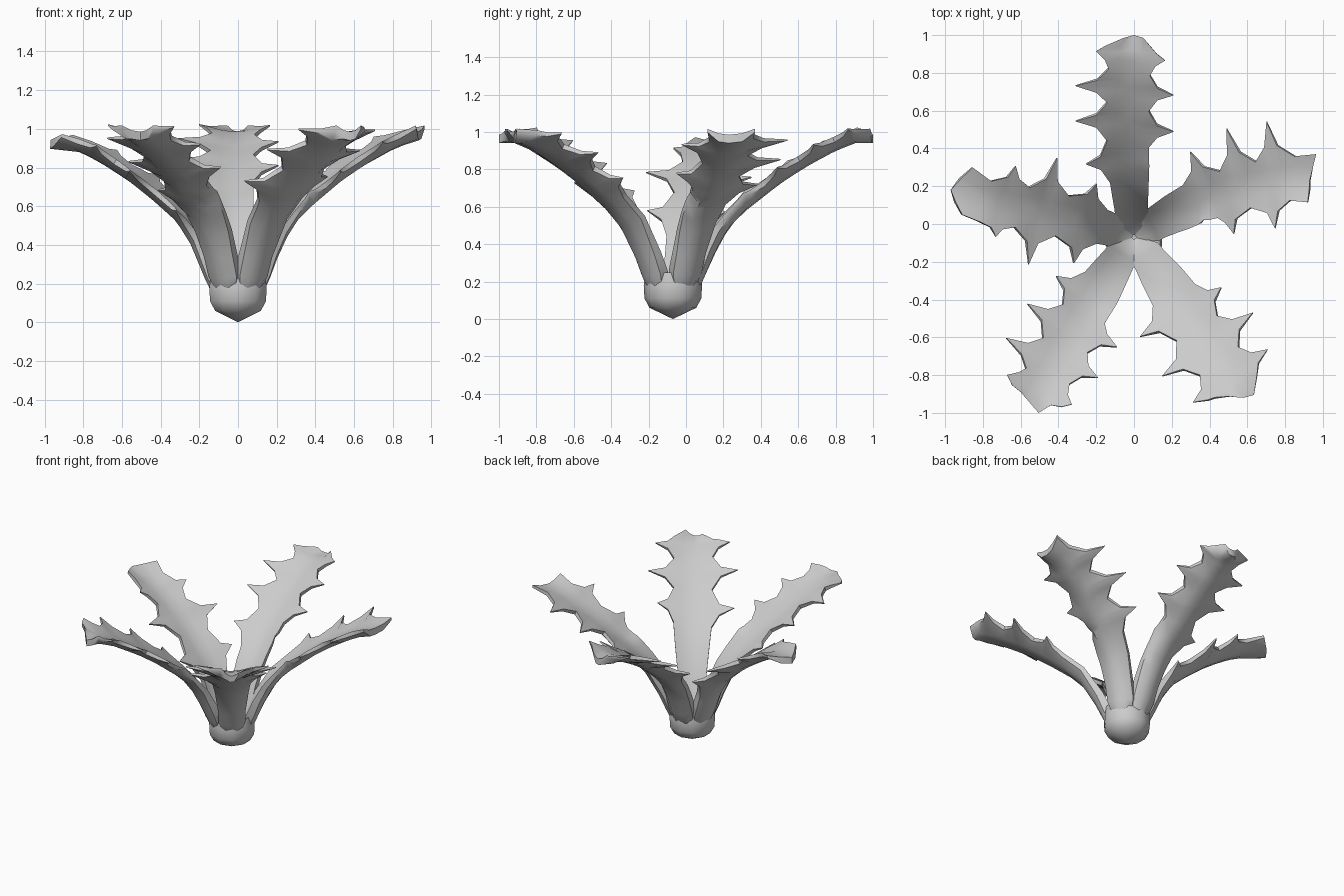
import bpy, bmesh, math
from mathutils import Vector

if "Cube" in bpy.data.objects:
    bpy.data.objects.remove(bpy.data.objects["Cube"])

mat = bpy.data.materials.new("pale_grey")
mat.diffuse_color = (0.6, 0.6, 0.6, 1)
mat.use_nodes = True
mat.node_tree.nodes["Principled BSDF"].inputs["Base Color"].default_value = mat.diffuse_color
ROOT = Vector((0, -0.07))

# height of a leaf's upper face against distance from the root
PROFILE = [(0.0, 0.13), (0.07, 0.18), (0.115, 0.27), (0.2, 0.43), (0.28, 0.535), (0.37, 0.62),
           (0.55, 0.76), (0.68, 0.845), (0.85, 0.94), (0.97, 0.985), (1.10, 0.985)]


def height(r):
    for (a, za), (b, zb) in zip(PROFILE, PROFILE[1:]):
        if r <= b:
            return za + (zb - za) * (r - a) / (b - a)
    return PROFILE[-1][1]


def finish(name, bm, angle):
    bmesh.ops.recalc_face_normals(bm, faces=bm.faces)
    me = bpy.data.meshes.new(name)
    bm.to_mesh(me)
    bm.free()
    me.materials.append(mat)
    ob = bpy.data.objects.new(name, me)
    bpy.context.collection.objects.link(ob)
    bpy.ops.object.select_all(action='DESELECT')
    ob.select_set(True)
    bpy.context.view_layer.objects.active = ob
    bpy.ops.object.shade_smooth_by_angle(angle=math.radians(angle))


def leaf(name, ctrl, end, width, left, right, tip, notch=True, droop=0.0):
    """Thick toothed blade along a curved centreline; left, right and tip are plan points."""
    ctrl, end = Vector(ctrl), Vector(end)
    left, right, tip = ([Vector(p) for p in s] for s in (left, right, tip))

    def centre(t):
        return ROOT * (1 - t) ** 2 + ctrl * 2 * t * (1 - t) + end * t * t

    def tangent(t):
        return ((ctrl - ROOT) * (1 - t) + (end - ctrl) * t).normalized()

    def nearest(p):
        return min((i / 300 for i in range(331)), key=lambda t: (centre(t) - p).length)

    def half(t):
        w = 0.088 + (width - 0.088) * min(1, max(0, (t - 0.15) / 0.2))
        return min(w, 0.01 + 0.72 * (centre(t) - ROOT).length)

    def edge(t, s):
        d = tangent(t)
        return centre(t) + Vector((-d.y, d.x)) * s * half(t)

    # one plan outline per side: stem points, then shoulder, tooth, shoulder, valley
    def outline(teeth, s):
        ts = [nearest(p) for p in teeth]
        first = max(0.2, ts[0] - 0.1)
        pts = [(edge(t, s), 0) for t in (0.01, 0.07, 0.11, 0.16, 0.5 * (0.16 + first), first)]
        for i, (p, t) in enumerate(zip(teeth, ts)):
            pts.append((edge(t - 0.052, s).lerp(p, 0.34), 0.3))
            pts.append((p, 1))
            pts.append((edge(t + 0.04, s).lerp(p, 0.34), 0.3))
            if i + 1 < len(teeth):
                pts.append((edge(0.5 * (t + ts[i + 1]), s), 0))
            elif notch:
                pts.append((edge(0.5 * (t + nearest(tip[1 - s])), s), 0))
        return pts

    rows = []
    for (a, ka), (b, kb) in zip(outline(left, 1), outline(right, -1)):
        ta, tb = nearest(a), nearest(b)
        c = centre((ta + tb) / 2)
        rows.append([(a, ka), (edge(ta, 0.55), -1), (c, -2), (edge(tb, -0.55), -1), (b, kb)])
    a, c, b = tip
    rows.append([(a, 0.5), (a.lerp(c, 0.5), -1), (c, -2), (b.lerp(c, 0.5), -1), (b, 0.5)])

    bm = bmesh.new()
    top, bot = [], []
    for row in rows:
        tr, br = [], []
        for p, k in row:
            t = nearest(p)
            d = tangent(t)
            r = (centre(t) - ROOT).length + max(0, (p - centre(t)).dot(d))
            slope = (height(r + 0.03) - height(max(0, r - 0.03))) / (0.03 + min(r, 0.03))
            n = Vector((slope, -1)).normalized()
            out = Vector((d.x * n.x, d.y * n.x, n.y))
            # edges and teeth curl up a little and get thin
            lift = 0.025 + 0.015 * k if k >= 0 else (0.008 if k == -1 else 0)
            lift *= min(1, r / 0.2)
            thick = 0.028 - 0.02 * k if k >= 0 else 0.045
            if r < 0.3:
                thick += 0.025 * (0.3 - r) / 0.2
            v = Vector((p.x, p.y, height(r) - droop * max(0, r - 0.8))) - out * lift
            tr.append(bm.verts.new(v))
            br.append(bm.verts.new(v + out * thick))
        top.append(tr)
        bot.append(br)
    for i in range(len(rows) - 1):
        for j in range(4):
            for g in (top, bot):
                bm.faces.new((g[i][j], g[i][j + 1], g[i + 1][j + 1], g[i + 1][j]))
        for j in (0, 4):
            bm.faces.new((top[i][j], top[i + 1][j], bot[i + 1][j], bot[i][j]))
    for i in (0, len(rows) - 1):
        for j in range(4):
            bm.faces.new((top[i][j], top[i][j + 1], bot[i][j + 1], bot[i][j]))
    finish(name, bm, 50)


# five leaves
leaf("leaf_back", (-0.06, 0.48), (-0.01, 1.0), 0.11,
     [(-0.255, 0.34), (-0.31, 0.565), (-0.31, 0.75), (-0.20, 0.92)],
     [(0.08, 0.33), (0.21, 0.51), (0.21, 0.70), (0.165, 0.875)],
     [(-0.055, 0.985), (0.0, 1.0), (0.05, 0.985)], notch=False)
leaf("leaf_right", (0.42, 0.22), (0.94, 0.25), 0.115,
     [(0.32, 0.39), (0.51, 0.51), (0.72, 0.545)],
     [(0.39, 0.03), (0.55, -0.045), (0.765, -0.02)],
     [(0.965, 0.37), (0.93, 0.23), (0.925, 0.115)])
leaf("leaf_left", (-0.45, 0.09), (-0.96, 0.14), 0.11,
     [(-0.345, -0.20), (-0.58, -0.21), (-0.75, -0.065)],
     [(-0.225, 0.22), (-0.43, 0.355), (-0.645, 0.31)],
     [(-0.92, 0.05), (-0.97, 0.18), (-0.865, 0.30)], droop=0.22)
leaf("leaf_front_left", (-0.28, -0.47), (-0.54, -0.96), 0.12,
     [(-0.12, -0.47), (-0.10, -0.67), (-0.20, -0.83), (-0.335, -0.965)],
     [(-0.425, -0.295), (-0.575, -0.44), (-0.685, -0.62), (-0.675, -0.805)],
     [(-0.44, -0.96), (-0.505, -1.0), (-0.60, -0.89)], notch=False)
leaf("leaf_front_right", (0.28, -0.47), (0.58, -0.92), 0.125,
     [(0.475, -0.355), (0.64, -0.485), (0.715, -0.675)],
     [(0.045, -0.615), (0.16, -0.82), (0.32, -0.955)],
     [(0.635, -0.905), (0.58, -0.92), (0.51, -0.915)])

# rounded base that the leaves grow out of, hollow under the leaf roots
bm = bmesh.new()
SIDES = 10
rings = []
for r, z in [(0.125, 0.06), (0.152, 0.11), (0.156, 0.18), (0.146, 0.25), (0.10, 0.15)]:
    rings.append([bm.verts.new((r * math.cos(a), ROOT.y + r * math.sin(a), z))
                  for a in (math.tau * (i + 0.5) / SIDES for i in range(SIDES))])
low, high = bm.verts.new((0, ROOT.y, 0)), bm.verts.new((0, ROOT.y, 0.09))
for i in range(SIDES):
    j = (i + 1) % SIDES
    for p, q in zip(rings, rings[1:]):
        bm.faces.new((p[i], p[j], q[j], q[i]))
    bm.faces.new((low, rings[0][j], rings[0][i]))
    bm.faces.new((high, rings[-1][i], rings[-1][j]))
finish("base", bm, 60)
